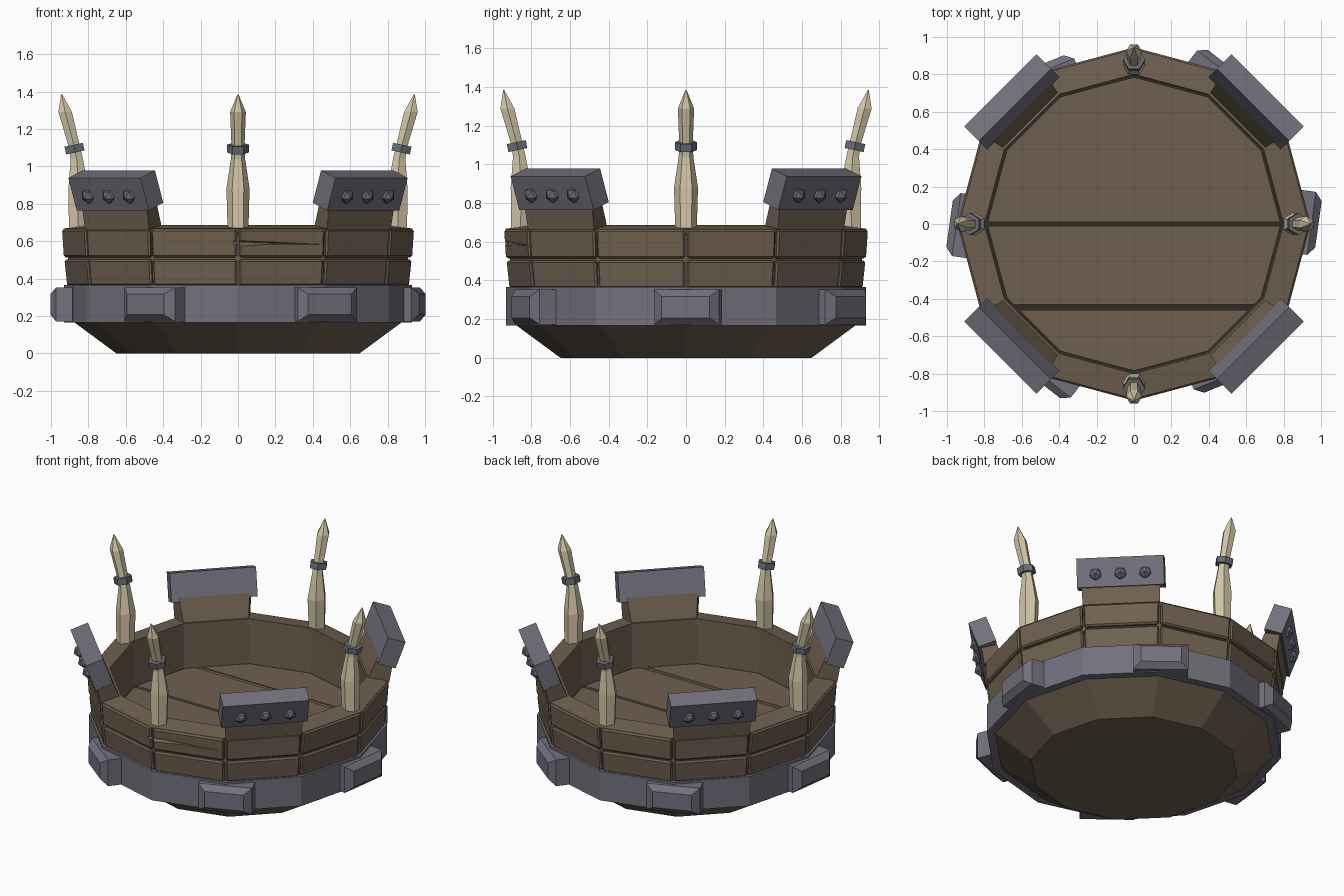
import bpy, bmesh, math
from mathutils import Vector, Matrix

if "Cube" in bpy.data.objects:
    bpy.data.objects.remove(bpy.data.objects["Cube"])


def material(name, rgb):
    m = bpy.data.materials.new(name)
    m.diffuse_color = (*rgb, 1)
    m.use_nodes = True
    m.node_tree.nodes["Principled BSDF"].inputs["Base Color"].default_value = m.diffuse_color
    return m


WOOD = material("brown wood", (0.158, 0.118, 0.079))
DARK = material("dark gap wood", (0.030, 0.024, 0.016))
IRON = material("grey iron", (0.168, 0.165, 0.205))
STEEL = material("blue grey steel", (0.140, 0.150, 0.178))
BONE = material("pale bone", (0.65, 0.57, 0.38))


def finish(name, bm, mat, bevel=0):
    bmesh.ops.recalc_face_normals(bm, faces=bm.faces)
    me = bpy.data.meshes.new(name)
    bm.to_mesh(me)
    bm.free()
    me.materials.append(mat)
    ob = bpy.data.objects.new(name, me)
    bpy.context.collection.objects.link(ob)
    if bevel:
        mod = ob.modifiers.new("chamfer", 'BEVEL')
        mod.width, mod.segments = bevel, 1
    return ob


def polar(r, deg, z):
    a = math.radians(deg)
    return Vector((r * math.cos(a), r * math.sin(a), z))


def bridge(bm, rings, loop=False):
    """Join rings of points with quads; cap the ends unless looped."""
    vs = [[bm.verts.new(p) for p in ring] for ring in rings]
    n = len(vs[0])
    for i in range(len(vs) if loop else len(vs) - 1):
        a, b = vs[i], vs[(i + 1) % len(vs)]
        for j in range(n):
            k = (j + 1) % n
            bm.faces.new((a[j], a[k], b[k], b[j]))
    if not loop:
        bm.faces.new(vs[0][::-1])
        bm.faces.new(vs[-1])


def twelve(name, profile, mat, loop=False):
    bm = bmesh.new()
    bridge(bm, [[polar(r, 30 * i, z) for i in range(12)] for r, z in profile], loop)
    return finish(name, bm, mat)


def sector(bm, deg, profile, gap):
    """Straight wall block between two corners of the twelve-sided plan."""
    ends = []
    for a, s in ((deg, 1), (deg + 30, -1)):
        t = polar(gap * s, deg + 105, 0)
        ends.append([polar(r, a, z) + t for r, z in profile])
    bridge(bm, ends)


def box(bm, size, mtx):
    bmesh.ops.create_cube(bm, size=1, matrix=mtx @ Matrix.Diagonal((*size, 1)))


# Hull, iron band, inner wall with its sloping rim
twelve("hull", [(0.65, 0), (0.875, 0.166), (0.875, 0.32)], WOOD)
twelve("iron_band", [(0.86, 0.166), (0.93, 0.166), (0.93, 0.366), (0.86, 0.366)], IRON, True)
twelve("inner_wall", [(0.795, 0.33), (0.86, 0.33), (0.86, 0.62), (0.925, 0.64),
                      (0.934, 0.667), (0.80, 0.687)], WOOD, True)
twelve("gap_core", [(0.85, 0.34), (0.90, 0.34), (0.918, 0.645), (0.85, 0.645)], WOOD, True)
twelve("under_floor", [(0.82, 0.325), (0.82, 0.355)], DARK)

# Two tiers of wall planks
bm = bmesh.new()
for i in range(12):
    sector(bm, 30 * i, [(0.87, 0.36), (0.917, 0.36), (0.932, 0.502), (0.87, 0.502)], 0.006)
    sector(bm, 30 * i, [(0.87, 0.514), (0.935, 0.514), (0.945, 0.664), (0.87, 0.670)], 0.006)
planks = finish("wall_planks", bm, WOOD, 0.010)

# Wedge-shaped split cut into one front plank
bm = bmesh.new()
tip = polar(0.94, -90, 0).lerp(polar(0.94, -60, 0), 0.92)
start = polar(0.94, -90, 0) + (polar(0.94, -90, 0) - tip) * 0.05
out = polar(1, -75, 0)
bridge(bm, [[p + out * d + Vector((0, 0, z)) for d, z in prof] for p, prof in (
    (start, ((0.03, 0.612), (-0.026, 0.598), (0.03, 0.535))),
    (tip, ((0.03, 0.590), (-0.004, 0.583), (0.03, 0.572))))])
cutter = finish("split_cutter", bm, WOOD)
cutter.hide_render = True
cutter.hide_set(True)
cut = planks.modifiers.new("split", 'BOOLEAN')
cut.object, cut.operation, cut.solver = cutter, 'DIFFERENCE', 'EXACT'

# Floor planks cut from the twelve-sided floor
for n, (y0, y1) in enumerate([(-1, -0.46), (-0.43, -0.01), (0.01, 0.44), (0.44, 0.47), (0.47, 1)]):
    bm = bmesh.new()
    top = 0.38 if n == 3 else 0.385
    bridge(bm, [[polar(0.785, 30 * i, z) for i in range(12)] for z in (0.34, top)])
    for y, d in ((y0, -1), (y1, 1)):
        r = bmesh.ops.bisect_plane(bm, geom=bm.verts[:] + bm.edges[:] + bm.faces[:],
                                   plane_co=(0, y, 0), plane_no=(0, d, 0), clear_outer=True)
        edges = [e for e in r["geom_cut"] if isinstance(e, bmesh.types.BMEdge)]
        if edges:
            bmesh.ops.contextual_create(bm, geom=edges)
    finish(f"floor_plank_{n + 1}", bm, WOOD)

# Six chamfered iron blocks on the band
bm = bmesh.new()
for i in range(6):
    m = Matrix.Rotation(math.radians(60 * i), 4, 'Z') @ Matrix.Translation((0.9, 0.01, 0.262)) \
        @ Matrix.Rotation(math.radians(-8), 4, 'Z')
    bridge(bm, [[m @ Vector((x, sy * w, sz * h)) for sy, sz in ((-1, -1), (1, -1), (1, 1), (-1, 1))]
                for x, w, h in ((-0.04, 0.17, 0.09), (0.05, 0.17, 0.09), (0.087, 0.125, 0.055))])
finish("band_blocks", bm, IRON)

# Four battlements: leaning wood, tilted iron cap, three studs
wood, caps, studs = bmesh.new(), bmesh.new(), bmesh.new()
for i in range(4):
    a = 45 + 90 * i
    sector(wood, a - 15, [(0.803, 0.66), (0.946, 0.66), (0.975, 0.83), (0.885, 0.85)], 0.004)
    m = Matrix.Rotation(math.radians(a), 4, 'Z') @ Matrix.Translation((0.924, 0, 0.872)) \
        @ Matrix.Rotation(math.radians(20), 4, 'Y')
    box(caps, (0.117, 0.545, 0.185), m)
    for k in (-1, 0, 1):
        bmesh.ops.create_icosphere(
            studs, subdivisions=1, radius=0.042,
            matrix=m @ Matrix.Translation((0.054, 0.155 * k, -0.012))
            @ Matrix.Rotation(math.radians(90), 4, 'Y'))
finish("battlement_wood", wood, WOOD)
finish("battlement_caps", caps, IRON)
finish("cap_studs", studs, STEEL)

# Four bone spikes with collars
spikes, collars = bmesh.new(), bmesh.new()
spine = [(0.856, 0.64, 0.055), (0.853, 0.88, 0.062), (0.862, 1.04, 0.038), (0.876, 1.11, 0.035),
         (0.924, 1.29, 0.042), (0.943, 1.385, 0.003)]
for i in range(4):
    rot = Matrix.Rotation(math.radians(90 * i), 4, 'Z')
    bridge(spikes, [[rot @ (Vector((r, 0, z)) + polar(w, 60 * j + 30, 0)) for j in range(6)]
                    for r, z, w in spine])
    bmesh.ops.create_cone(
        collars, segments=6, cap_ends=True, radius1=0.058, radius2=0.058, depth=0.042,
        matrix=rot @ Matrix.Translation((0.874, 0, 1.095)) @ Matrix.Rotation(math.radians(12), 4, 'Y'))
finish("bone_spikes", spikes, BONE)
finish("spike_collars", collars, STEEL)
